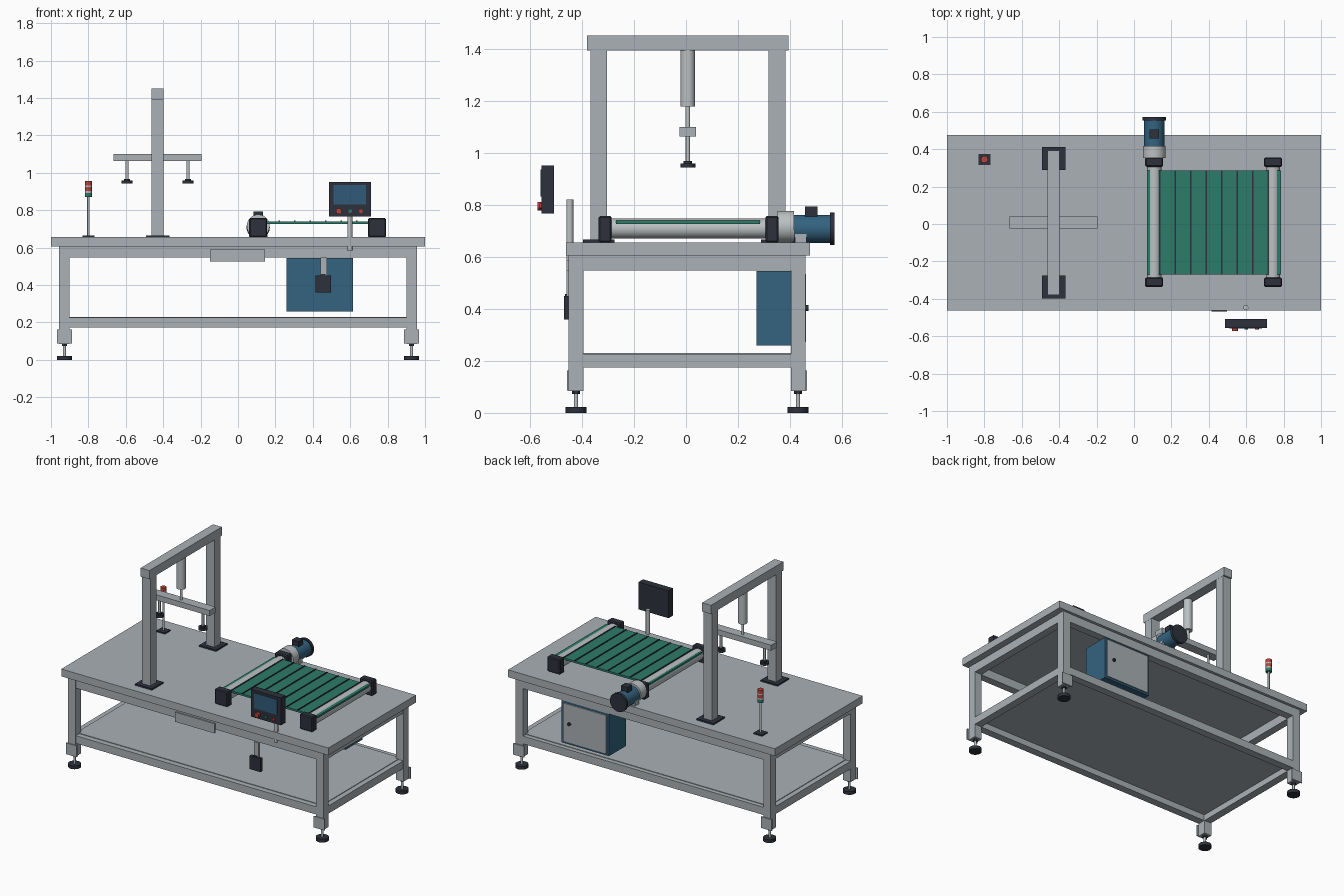
import bpy, bmesh, math
from mathutils import Matrix, Vector

if "Cube" in bpy.data.objects:
    bpy.data.objects.remove(bpy.data.objects["Cube"])

CY = 0.007  # centre line of the table across its depth


def material(name, r, g, b):
    m = bpy.data.materials.new(name)
    m.diffuse_color = (r, g, b, 1)
    m.use_nodes = True
    m.node_tree.nodes["Principled BSDF"].inputs["Base Color"].default_value = m.diffuse_color
    return m


GREY = material("painted_grey", 0.40, 0.44, 0.465)
METAL = material("bright_metal", 0.50, 0.53, 0.54)
DARK = material("dark_slate", 0.026, 0.031, 0.045)
BLUE = material("steel_blue", 0.033, 0.125, 0.215)
SCREEN = material("screen_blue", 0.03, 0.105, 0.19)
GREEN = material("belt_green", 0.026, 0.20, 0.14)
RED = material("signal_red", 0.50, 0.055, 0.042)


def finish(name, bm, mat, smooth=False):
    mesh = bpy.data.meshes.new(name)
    bm.to_mesh(mesh)
    bm.free()
    mesh.materials.append(mat)
    ob = bpy.data.objects.new(name, mesh)
    bpy.context.collection.objects.link(ob)
    if smooth:
        bpy.ops.object.select_all(action='DESELECT')
        ob.select_set(True)
        bpy.context.view_layer.objects.active = ob
        bpy.ops.object.shade_smooth_by_angle(angle=math.radians(35))
    return ob


def box(name, x, y, z, mat, bevel=0):
    """Box from (min, max) pairs."""
    bm = bmesh.new()
    bmesh.ops.create_cube(bm, size=1)
    for v in bm.verts:
        v.co = Vector([(a + b) / 2 + c * (b - a) for (a, b), c in zip((x, y, z), v.co)])
    if bevel:
        bmesh.ops.bevel(bm, geom=bm.edges[:], offset=bevel, segments=1, affect='EDGES')
    return finish(name, bm, mat)


def rod(name, start, end, r, mat, sides=32):
    """Cylinder between two points."""
    a, b = Vector(start), Vector(end)
    d = b - a
    turn = d.to_track_quat('Z', 'Y').to_matrix().to_4x4()
    bm = bmesh.new()
    bmesh.ops.create_cone(bm, cap_ends=True, segments=sides, radius1=r, radius2=r,
                          depth=d.length, matrix=Matrix.Translation((a + b) / 2) @ turn)
    return finish(name, bm, mat, True)


def around(c, h):
    return (c - h, c + h)


# Table top and lower shelf
box("table_top", (-1, 1), around(CY, 0.469), (0.606, 0.656), GREY)
box("lower_shelf", (-0.92, 0.92), around(CY, 0.42), (0.215, 0.23), GREY)

# Legs, corner plates and levelling feet
LX, LY, LH = 0.928, 0.427, 0.028
for sx in (-1, 1):
    for sy in (-1, 1):
        x, y = sx * LX, CY - 0.003 + sy * LY
        box("leg", around(x, LH), around(y, LH), (0.085, 0.606), GREY)
        box("corner_plate", around(x, 0.04), around(y + sy * 0.031, 0.004), (0.087, 0.163), GREY)
        rod("foot_pad", (x, y, 0), (x, y, 0.022), 0.04, DARK)
        rod("foot_stem", (x, y, 0.02), (x, y, 0.087), 0.008, METAL, 16)
        rod("foot_nut", (x, y, 0.073), (x, y, 0.085), 0.015, DARK, 6)

# Frame rails
for z in ((0.548, 0.606), (0.174, 0.226)):
    for s in (-1, 1):
        box("long_rail", (-LX + LH, LX - LH), around(CY - 0.003 + s * LY, 0.026), z, GREY)
        box("side_rail", around(s * LX, 0.026), around(CY - 0.003, LY - LH), z, GREY)

# Front plate hung under the table edge
box("front_plate", (-0.15, 0.145), (-0.459, -0.448), (0.525, 0.59), GREY)

# Gantry with lift cylinder
GX = -0.43
for s in (-1, 1):
    y = CY + s * 0.343
    box("gantry_foot", around(GX, 0.063), around(y, 0.061), (0.656, 0.666), DARK)
    box("gantry_post", around(GX, 0.032), around(y, 0.032), (0.664, 1.395), GREY)
box("gantry_beam", around(GX, 0.033), around(CY, 0.387), (1.393, 1.452), GREY)
rod("lift_cylinder", (GX, CY, 1.178), (GX, CY, 1.395), 0.028, METAL)
rod("lift_rod", (GX, CY, 1.09), (GX, CY, 1.18), 0.009, METAL)
box("gripper_bar", around(GX, 0.235), around(CY, 0.032), (1.063, 1.10), GREY)
for s in (-1, 1):
    x = GX + s * 0.163
    rod("gripper_rod", (x, CY, 0.96), (x, CY, 1.065), 0.008, METAL, 20)
    rod("suction_neck", (x, CY, 0.958), (x, CY, 0.968), 0.016, DARK)
    rod("suction_cup", (x, CY, 0.943), (x, CY, 0.96), 0.029, DARK)

# Signal tower
SX, SY = -0.80, 0.345
box("signal_base", around(SX, 0.032), around(SY, 0.03), (0.656, 0.664), DARK)
rod("signal_pole", (SX, SY, 0.66), (SX, SY, 0.95), 0.0065, METAL, 16)
for name, z0, z1, mat in (("green_lamp", 0.87, 0.893, GREEN), ("lamp_spacer", 0.893, 0.902, METAL),
                          ("middle_lamp", 0.902, 0.925, RED), ("lamp_spacer", 0.925, 0.933, METAL),
                          ("top_lamp", 0.933, 0.957, RED)):
    rod(name, (SX, SY, z0), (SX, SY, z1), 0.019, mat)

# Conveyor: bearing blocks, rollers, belt and slats
for x in (0.108, 0.743):
    for s in (-1, 1):
        box("bearing_block", around(x, 0.048), around(CY + 0.003 + s * 0.321, 0.025),
            (0.656, 0.758), DARK, 0.006)
    rod("roller", (x, CY - 0.3, 0.709), (x, CY + 0.305, 0.709), 0.038, METAL, 40)
box("belt", (0.07, 0.786), around(CY + 0.001, 0.277), (0.727, 0.740), GREEN)
for i in range(8):
    box("belt_slat", around(0.137 + i * 0.083, 0.004), around(CY + 0.001, 0.277), (0.739, 0.744), DARK)

# Drive motor
MX, MZ = 0.108, 0.708
rod("gearbox", (MX, 0.352, 0.716), (MX, 0.416, 0.716), 0.061, METAL, 40)
rod("motor_body", (MX, 0.41, MZ), (MX, 0.557, MZ), 0.054, BLUE, 40)
rod("motor_cap", (MX, 0.553, MZ), (MX, 0.571, MZ), 0.062, DARK, 40)
box("terminal_box", around(MX, 0.025), (0.457, 0.506), (0.75, 0.793), DARK)
box("motor_support", around(MX, 0.05), (0.42, 0.464), (0.656, 0.712), GREY)

# Operator panel
PX = 0.598
rod("panel_post", (PX, -0.447, 0.585), (PX, -0.447, 0.82), 0.0135, METAL)
box("panel_case", around(PX, 0.112), (-0.555, -0.507), (0.767, 0.952), DARK)
box("panel_screen", around(PX, 0.087), (-0.56, -0.554), (0.832, 0.936), SCREEN)
for name, x, r, y, mat in (("stop_button", 0.539, 0.016, -0.571, RED),
                           ("start_button", 0.60, 0.010, -0.563, GREEN),
                           ("reset_button", 0.657, 0.010, -0.563, RED)):
    rod(name, (x, -0.553, 0.795), (x, y, 0.795), r, mat, 24)

# Hanging switch box
box("switch_bracket", around(0.458, 0.018), (-0.459, -0.447), (0.44, 0.548), GREY)
box("switch_box", around(0.456, 0.041), (-0.469, -0.447), (0.36, 0.45), DARK)
box("switch_gland", around(0.456, 0.012), (-0.466, -0.45), (0.45, 0.458), DARK)

# Electrical cabinet with rear door
box("cabinet", (0.26, 0.615), (0.272, 0.453), (0.26, 0.546), BLUE)
box("cabinet_door", (0.275, 0.60), (0.452, 0.461), (0.272, 0.534), GREY)
rod("door_handle", (0.55, 0.46, 0.403), (0.55, 0.471, 0.403), 0.011, DARK, 20)
